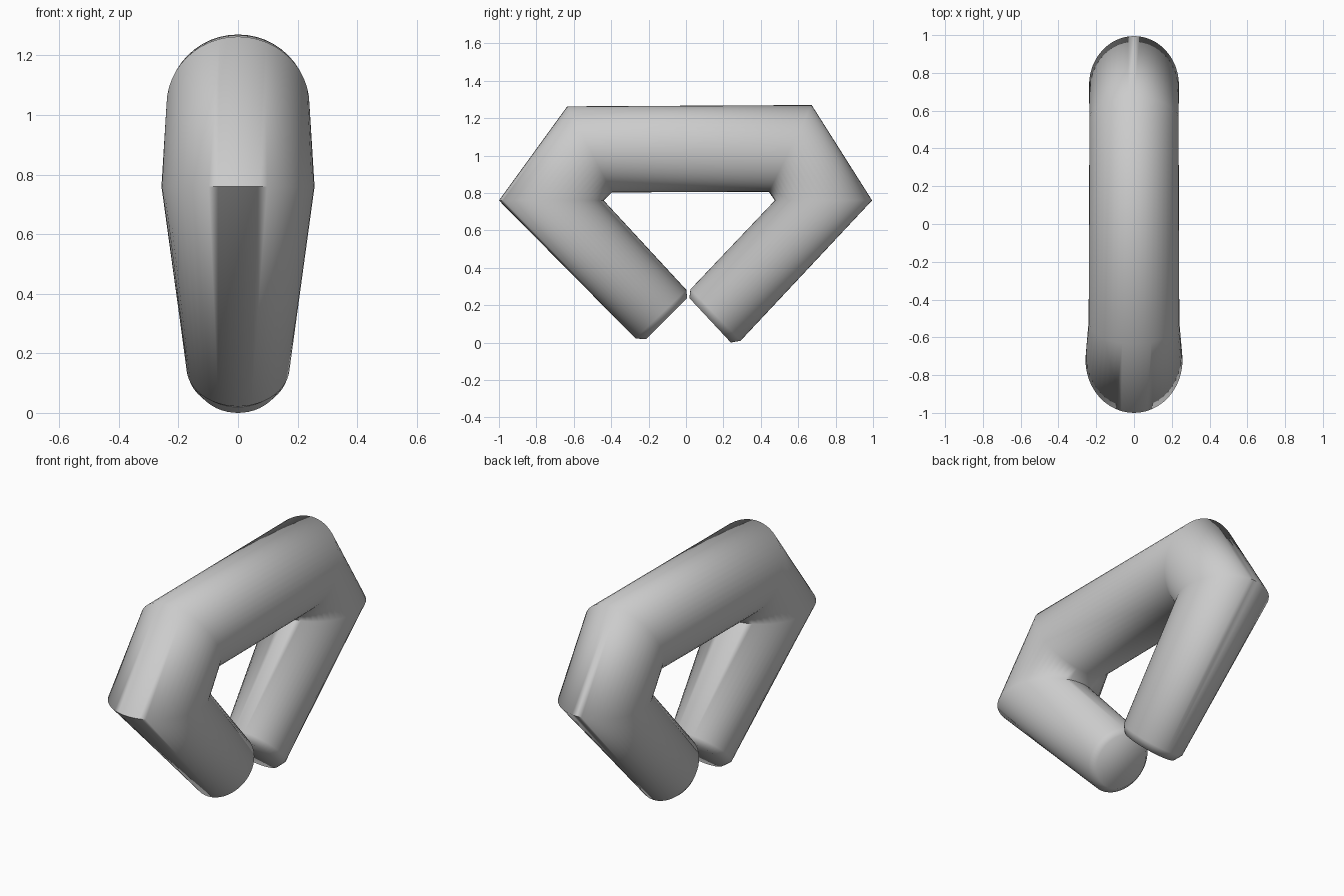
import bpy, bmesh, math
from mathutils import Vector

if "Cube" in bpy.data.objects:
    bpy.data.objects.remove(bpy.data.objects["Cube"])

# Cross-sections along the bent tube: outer (y, z), inner (y, z), half width in x
rings = [
    ((-0.215, 0.018), (0.006, 0.238), 0.145),   # front end cap
    ((-0.270, 0.022), (0.002, 0.282), 0.173),   # front end rim
    ((-1.000, 0.760), (-0.440, 0.760), 0.257),  # front elbow
    ((-0.635, 1.263), (-0.395, 0.803), 0.240),  # front shoulder
    ((0.672, 1.270), (0.443, 0.806), 0.236),    # back shoulder
    ((0.995, 0.760), (0.475, 0.760), 0.238),    # back elbow
    ((0.292, 0.010), (0.024, 0.285), 0.170),    # back end rim
    ((0.240, 0.000), (0.018, 0.238), 0.145),    # back end cap
]
SIDES = 48

bm = bmesh.new()
loops = []
for outer, inner, half_w in rings:
    o, i = Vector((0, *outer)), Vector((0, *inner))
    mid, half = (o + i) / 2, (o - i) / 2
    loop = []
    for k in range(SIDES):
        a = math.tau * k / SIDES
        loop.append(bm.verts.new(mid + half * math.cos(a) + Vector((half_w * math.sin(a), 0, 0))))
    loops.append(loop)

# Tube walls and flat end caps
for a, b in zip(loops, loops[1:]):
    for k in range(SIDES):
        n = (k + 1) % SIDES
        bm.faces.new((a[k], a[n], b[n], b[k]))
bm.faces.new(loops[0])
bm.faces.new(loops[-1])
bmesh.ops.recalc_face_normals(bm, faces=bm.faces)

mesh = bpy.data.meshes.new("bent_tube")
bm.to_mesh(mesh)
bm.free()
tube = bpy.data.objects.new("bent_tube", mesh)
bpy.context.collection.objects.link(tube)
bpy.context.view_layer.objects.active = tube
tube.select_set(True)
bpy.ops.object.shade_smooth_by_angle(angle=math.radians(75))
